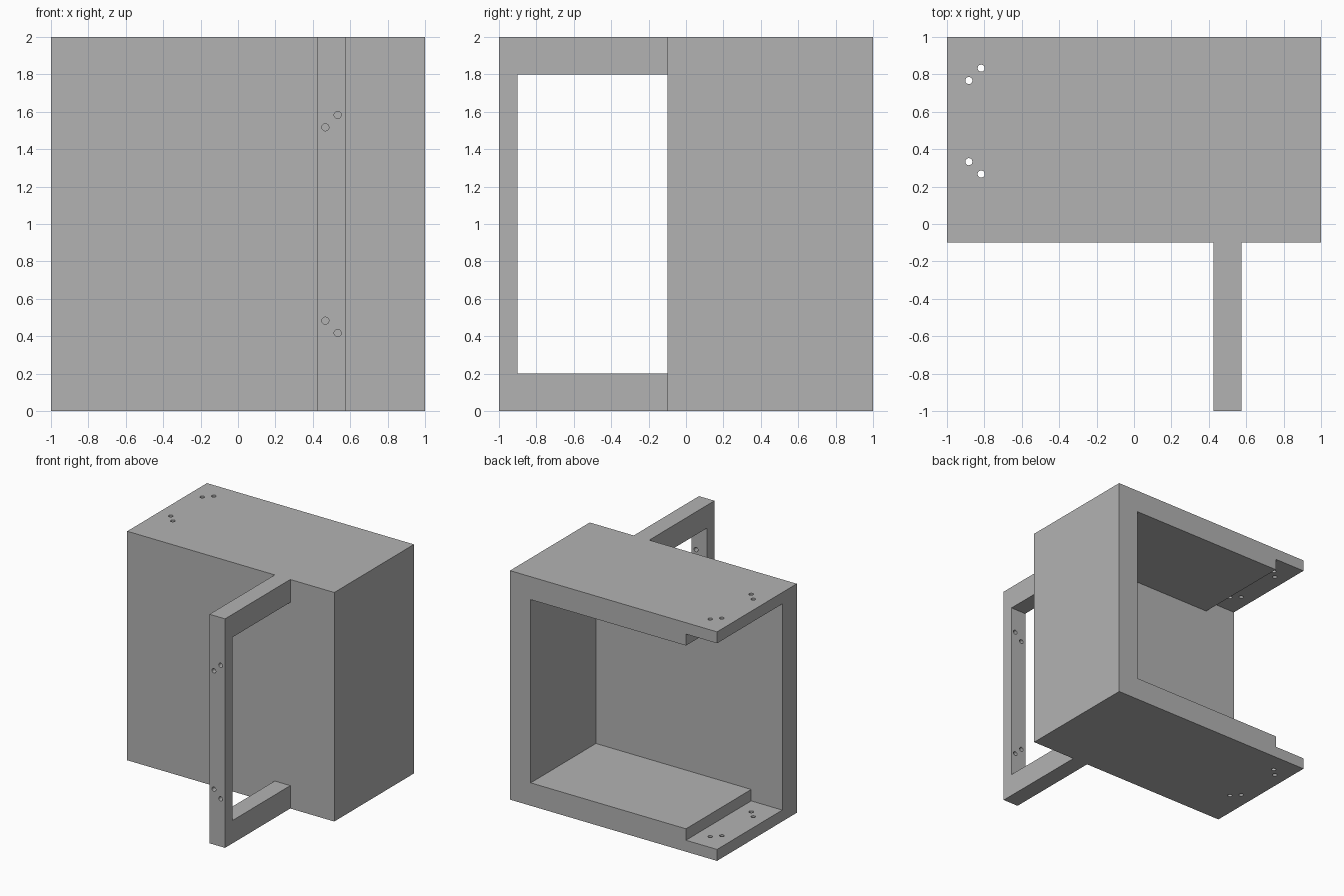
import bpy
from math import pi

if "Cube" in bpy.data.objects:
    bpy.data.objects.remove(bpy.data.objects["Cube"], do_unlink=True)

grey = bpy.data.materials.new("plain grey")
grey.use_nodes = True
colour = (0.45, 0.45, 0.45, 1)
grey.diffuse_color = colour
grey.node_tree.nodes["Principled BSDF"].inputs["Base Color"].default_value = colour


def box(name, low, high):
    """Axis-aligned block between two corners."""
    centre = [(a + b) / 2 for a, b in zip(low, high)]
    bpy.ops.mesh.primitive_cube_add(size=1, location=centre)
    obj = bpy.context.object
    obj.name = name
    obj.scale = [b - a for a, b in zip(low, high)]
    bpy.ops.object.transform_apply(location=True, rotation=True, scale=True)
    obj.data.materials.append(grey)
    return obj


def drill(centre, depth, rotation=(0, 0, 0)):
    """Round cutter for a screw hole."""
    bpy.ops.mesh.primitive_cylinder_add(
        vertices=32, radius=0.019, depth=depth, location=centre, rotation=rotation)
    bpy.ops.object.transform_apply(location=True, rotation=True, scale=True)
    bpy.context.object.data.materials.append(grey)
    return bpy.context.object


def combine(target, tool, operation):
    """Apply a boolean, then remove the tool."""
    mod = target.modifiers.new(operation.lower(), "BOOLEAN")
    mod.operation = operation
    mod.solver = "EXACT"
    mod.object = tool
    bpy.ops.object.select_all(action="DESELECT")
    bpy.context.view_layer.objects.active = target
    target.select_set(True)
    bpy.ops.object.modifier_apply(modifier=mod.name)
    bpy.data.objects.remove(tool, do_unlink=True)


# Housing: block hollowed from the back, with a taller opening at one side
housing = box("housing_with_handle", (-1, -0.1, 0), (1, 1, 2))
combine(housing, box("cavity", (-0.8, 0.1, 0.2), (0.8, 1.1, 1.8)), "DIFFERENCE")
combine(housing, box("side_opening", (-1.1, 0.1, 0.1), (-0.7, 1.1, 1.9)), "DIFFERENCE")

# Handle: flat bar frame standing out from the front panel
handle = box("handle", (0.425, -1, 0), (0.575, 0, 2))
combine(handle, box("grip_opening", (0.3, -0.9, 0.2), (0.7, 0.1, 1.8)), "DIFFERENCE")
combine(housing, handle, "UNION")

# Screw holes: slanted pairs, mirrored about the middle
offset = 0.033
for side in (-1, 1):
    for step in (-offset, offset):
        # through the top and bottom plates
        combine(housing, drill((-0.85 + step, 0.55 + side * (0.25 + step), 1), 2.4),
                "DIFFERENCE")
        # through the grip
        combine(housing, drill((0.5 + step, -0.95, 1 + side * (0.55 + step)), 0.3,
                               (pi / 2, 0, 0)), "DIFFERENCE")

bpy.ops.object.select_all(action="DESELECT")
housing.select_set(True)
bpy.context.view_layer.objects.active = housing
bpy.ops.object.shade_smooth_by_angle()
